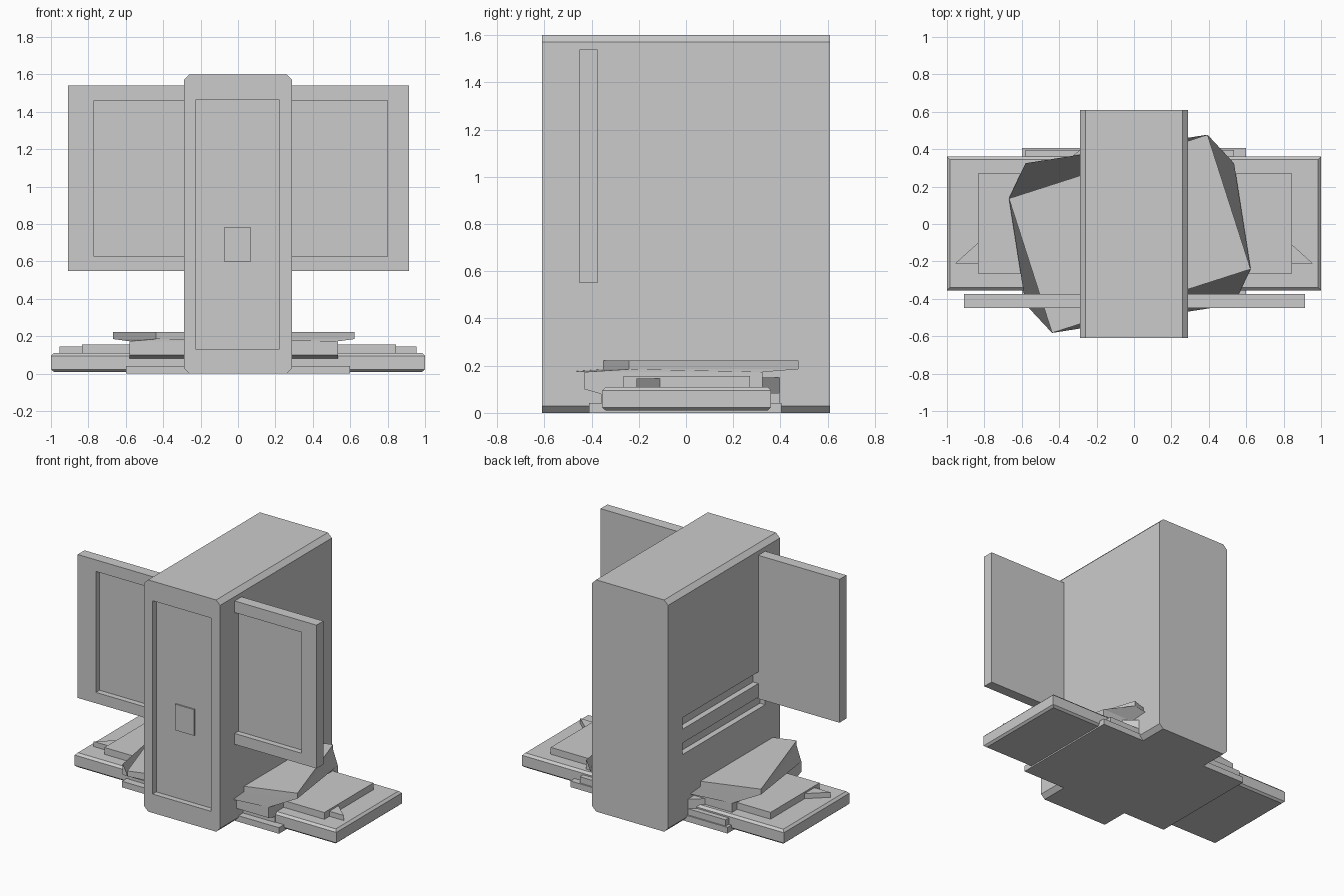
import bpy, bmesh
from math import cos, sin, radians

if "Cube" in bpy.data.objects:
    bpy.data.objects.remove(bpy.data.objects["Cube"])


def mesh_object(name, verts, faces):
    me = bpy.data.meshes.new(name)
    me.from_pydata(verts, [], faces)
    bm = bmesh.new()
    bm.from_mesh(me)
    bmesh.ops.recalc_face_normals(bm, faces=bm.faces)
    bm.to_mesh(me)
    bm.free()
    ob = bpy.data.objects.new(name, me)
    bpy.context.collection.objects.link(ob)
    return ob


def loft(name, rings):
    """Skin a stack of matching closed rings and cap both ends."""
    n = len(rings[0])
    faces = [list(range(n)), [(len(rings) - 1) * n + i for i in range(n)]]
    for r in range(len(rings) - 1):
        for i in range(n):
            j = (i + 1) % n
            faces.append([r * n + i, r * n + j, (r + 1) * n + j, (r + 1) * n + i])
    return mesh_object(name, [v for ring in rings for v in ring], faces)


def rect(x, y, z):
    return [(x[0], y[0], z), (x[1], y[0], z), (x[1], y[1], z), (x[0], y[1], z)]


def box(name, x, y, z):
    return loft(name, [rect(x, y, z[0]), rect(x, y, z[1])])


def prism(name, outline, z):
    return loft(name, [[(x, y, h) for x, y in outline] for h in z])


def cut(ob, x, y, z):
    """Carve a rectangular recess, then remove the cutter."""
    cutter = box("cutter", x, y, z)
    cutter.hide_render = True
    mod = ob.modifiers.new("recess", 'BOOLEAN')
    mod.operation = 'DIFFERENCE'
    mod.solver = 'EXACT'
    mod.object = cutter
    bpy.context.view_layer.objects.active = ob
    bpy.ops.object.modifier_apply(modifier=mod.name)
    bpy.data.objects.remove(cutter)


# Tower with chamfered long edges
W, H, C = 0.29, 1.60, 0.03
profile = [(-W + C, 0), (W - C, 0), (W, C), (W, H - C),
           (W - C, H), (-W + C, H), (-W, H - C), (-W, C)]
tower = loft("tower", [[(x, y, z) for x, z in profile] for y in (-0.61, 0.61)])
cut(tower, (-0.225, 0.22), (-0.7, -0.57), (0.13, 1.465))
# Two slots on the left side only
for z in ((0.48, 0.56), (0.655, 0.735)):
    cut(tower, (-0.4, -0.25), (-0.45, 0.45), z)

# Front button inside the recess
box("front_button", (-0.075, 0.07), (-0.58, -0.54), (0.60, 0.78))

# Wide panel passing through the tower
wing = box("wing_panel", (-0.91, 0.915), (-0.45, -0.375), (0.55, 1.54))
cut(wing, (-0.77, 0.80), (-0.6, -0.41), (0.625, 1.46))

# Bottom plate and wide base slab with bevelled rims
box("bottom_plate", (-0.6, 0.6), (-0.41, 0.405), (0, 0.042))
b = 0.015
x, y = (-1, 1), (-0.355, 0.36)
xi, yi = (-1 + b, 1 - b), (-0.355 + b, 0.36 - b)
loft("base_slab", [rect(xi, yi, 0.01), rect(x, y, 0.023),
                   rect(x, y, 0.095), rect(xi, yi, 0.11)])

# Raised deck and its end wedges
box("deck", (-0.835, 0.845), (-0.265, 0.27), (0.10, 0.157))
for side, name in ((-1, "left_wedge"), (1, "right_wedge")):
    prism(name, [(side * 0.8, -0.21), (side * 0.955, -0.21), (side * 0.80, -0.07)],
          (0.10, 0.145))

# Middle block, rear wedge block
box("middle_block", (-0.58, 0.535), (-0.36, 0.395), (0.03, 0.085))
prism("rear_wedge", [(-0.38, 0.30), (0.38, 0.30), (0.38, 0.32), (0.29, 0.395),
                     (-0.29, 0.395), (-0.38, 0.32)], (0.05, 0.15))

# Stacked block that twists into a turned top plate
x, y = (-0.58, 0.535), (-0.43, 0.325)
cx, cy = sum(x) / 2, sum(y) / 2
ang = radians(17.8)


def turned(z):
    return [(cx + (px - cx) * cos(ang) - (py - cy) * sin(ang),
             cy + (px - cx) * sin(ang) + (py - cy) * cos(ang), z)
            for px, py, _ in rect(x, y, z)]


loft("twisted_block", [rect(x, (-0.36, 0.325), 0.08), rect(x, y, 0.10),
                       rect(x, y, 0.173), turned(0.185), turned(0.222)])
